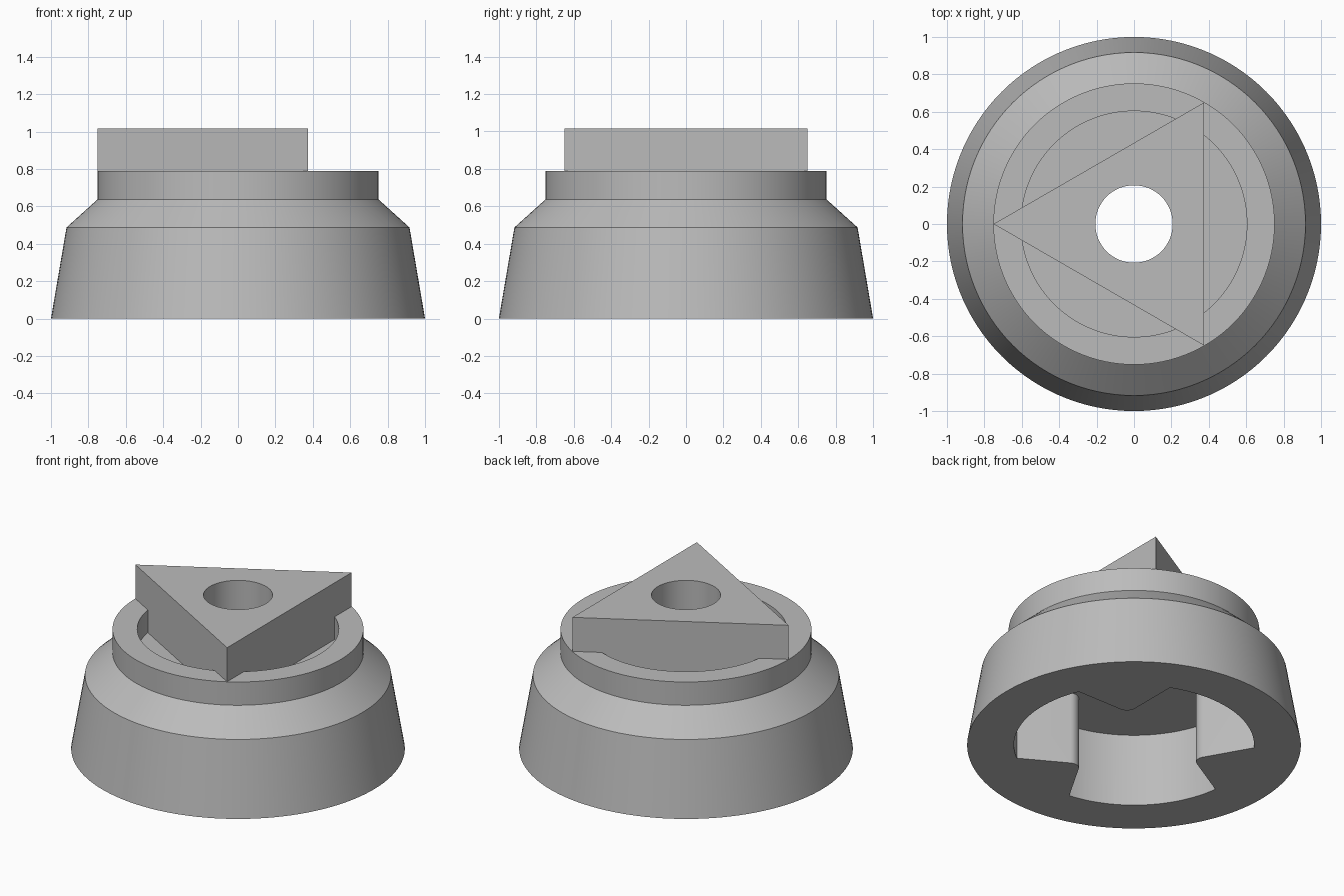
import bpy, bmesh
from math import pi, cos, sin, radians
from mathutils import Vector

if "Cube" in bpy.data.objects:
    bpy.data.objects.remove(bpy.data.objects["Cube"], do_unlink=True)

SEGMENTS = 120

grey = bpy.data.materials.new("plain grey")
grey.use_nodes = True
grey.diffuse_color = (0.5, 0.5, 0.5, 1)
grey.node_tree.nodes["Principled BSDF"].inputs["Base Color"].default_value = (0.5, 0.5, 0.5, 1)


def finish(name, bm):
    bmesh.ops.recalc_face_normals(bm, faces=bm.faces)
    mesh = bpy.data.meshes.new(name)
    bm.to_mesh(mesh)
    bm.free()
    mesh.materials.append(grey)
    obj = bpy.data.objects.new(name, mesh)
    bpy.context.collection.objects.link(obj)
    return obj


def lathe(name, profile):
    bm = bmesh.new()
    verts = [bm.verts.new((r, 0, z)) for r, z in profile]
    edges = [bm.edges.new(pair) for pair in zip(verts, verts[1:])]
    bmesh.ops.spin(bm, geom=verts + edges, cent=(0, 0, 0), axis=(0, 0, 1),
                   angle=2 * pi, steps=SEGMENTS, use_merge=True)
    bmesh.ops.remove_doubles(bm, verts=bm.verts, dist=0.0001)
    return finish(name, bm)


def prism(name, outline, bottom, top):
    bm = bmesh.new()
    face = bm.faces.new([bm.verts.new((p[0], p[1], bottom)) for p in outline])
    side = bmesh.ops.extrude_face_region(bm, geom=[face])["geom"]
    bmesh.ops.translate(bm, vec=(0, 0, top - bottom),
                        verts=[v for v in side if isinstance(v, bmesh.types.BMVert)])
    return finish(name, bm)


def polar(radius, degrees):
    return Vector((radius * cos(radians(degrees)), radius * sin(radians(degrees))))


def combine(target, tool, operation):
    mod = target.modifiers.new(operation.lower(), "BOOLEAN")
    mod.object, mod.operation, mod.solver = tool, operation, "EXACT"
    bpy.context.view_layer.objects.active = target
    bpy.ops.object.modifier_apply(modifier=mod.name)
    bpy.data.objects.remove(tool, do_unlink=True)


# Flared round body with a shallow recess in its top
body = lathe("socket_body", [(0, 0), (1, 0), (0.917, 0.487), (0.752, 0.636), (0.752, 0.79),
                             (0.604, 0.79), (0.604, 0.64), (0, 0.64)])

# Triangular drive block standing in the recess
block = prism("drive_block", [polar(0.751, a) for a in (60, 180, 300)], 0.58, 1.015)
combine(body, block, "UNION")

# Underside cavity: a circle with three rounded right-angled teeth
outline = []
TIP, ROUND = 0.392, 0.06
for centre in (45, 165, 285):
    round_centre = polar(TIP + ROUND * 2 ** 0.5, centre)
    for i in range(13):
        outline.append(round_centre + polar(ROUND, centre + 180 + 45 - 7.5 * i))
    for i in range(31):
        outline.append(polar(0.72, centre + 22.4 + (120 - 44.8) * i / 30))
# The tooth arc runs from its clockwise flank to its anticlockwise flank
cavity = prism("cavity_cutter", outline, -0.1, 0.483)
combine(body, cavity, "DIFFERENCE")

# Centre bore right through
bore = prism("bore_cutter", [polar(0.207, 360 * i / 64) for i in range(64)], -0.2, 1.2)
combine(body, bore, "DIFFERENCE")

# Smooth curved walls, sharp rims
bpy.ops.object.select_all(action="DESELECT")
body.select_set(True)
bpy.context.view_layer.objects.active = body
bpy.ops.object.shade_smooth_by_angle(angle=radians(25))
